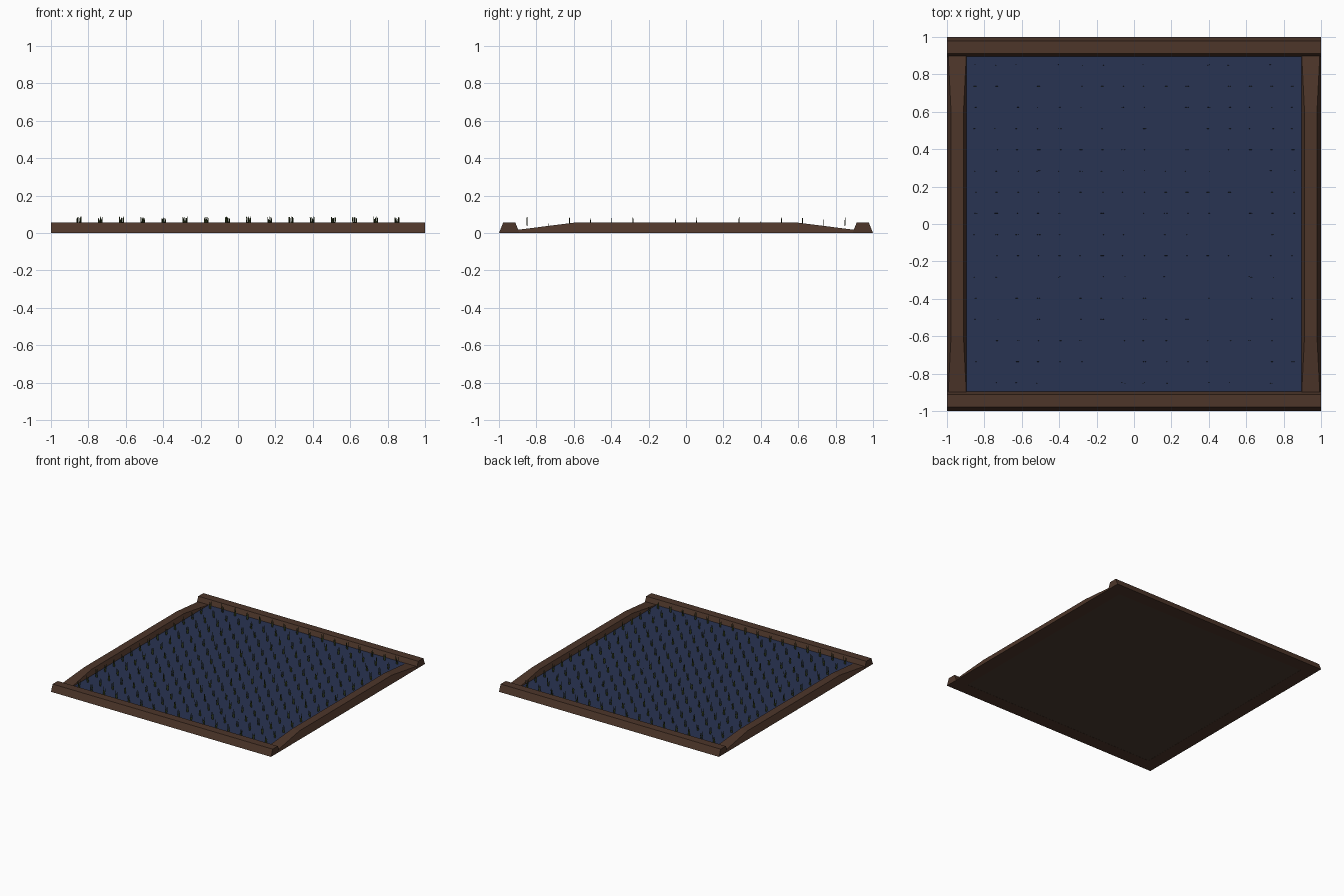
import bpy, random

if "Cube" in bpy.data.objects:
    bpy.data.objects.remove(bpy.data.objects["Cube"])

random.seed(4)


def material(name, rgb):
    m = bpy.data.materials.new(name)
    m.diffuse_color = (*rgb, 1)
    m.use_nodes = True
    m.node_tree.nodes["Principled BSDF"].inputs["Base Color"].default_value = m.diffuse_color
    return m


EARTH = material("earth", (0.075, 0.037, 0.023))
MUD = material("mud", (0.07, 0.045, 0.03))
WATER = material("water", (0.022, 0.033, 0.085))
GREEN = material("green", (0.03, 0.045, 0.012))


def mesh_object(name, verts, faces, mat):
    me = bpy.data.meshes.new(name)
    me.from_pydata(verts, [], faces)
    me.materials.append(mat)
    ob = bpy.data.objects.new(name, me)
    bpy.context.collection.objects.link(ob)
    return ob


def section(h):
    """Trapezoid bank section (across, z) cut off at height h."""
    t = h / 0.055
    return [(1.0, 0), (1.0 - 0.022 * t, h), (0.89 + 0.022 * t, h), (0.89, 0)]


def bank(name, stations, place):
    """Loft bank sections along (position, height) stations."""
    verts, faces = [], []
    for s, h in stations:
        verts += [place(a, s, z) for a, z in section(h)]
    for i in range(len(stations) - 1):
        for k in range(4):
            n = (k + 1) % 4
            faces.append((4 * i + k, 4 * i + n, 4 * i + 4 + n, 4 * i + 4 + k))
    e = len(verts) - 4
    faces += [(3, 2, 1, 0), (e, e + 1, e + 2, e + 3)]
    ob = mesh_object(name, verts, faces, EARTH)
    import bmesh
    bm = bmesh.new()
    bm.from_mesh(ob.data)
    bmesh.ops.recalc_face_normals(bm, faces=bm.faces)
    bm.to_mesh(ob.data)
    bm.free()


# Full-length banks at front and back, side banks dipping at their ends
full = [(-1, 0.055), (1, 0.055)]
dipped = [(-0.9, 0.017), (-0.6, 0.055), (0.6, 0.055), (0.9, 0.017)]
for sign, long_name, side_name in ((-1, "front_bank", "left_bank"),
                                   (1, "back_bank", "right_bank")):
    bank(long_name, full, lambda a, s, z: (s, sign * a, z))
    bank(side_name, dipped, lambda a, s, z: (sign * a, s, z))


# Mud floor and water surface
def sheet(name, r, z, mat, flip=False):
    quad = (3, 2, 1, 0) if flip else (0, 1, 2, 3)
    mesh_object(name, [(-r, -r, z), (r, -r, z), (r, r, z), (-r, r, z)],
                [quad], mat)


sheet("mud_floor", 0.89, 0.001, MUD, True)
sheet("water", 0.897, 0.016, WATER)

# Seedlings: 16 x 16 clumps of thin flat blades facing the front
verts, faces = [], []
for i in range(16):
    for j in range(16):
        x = -0.85 + i * 1.7 / 15
        y = -0.85 + j * 1.7 / 15
        for lean in (-0.008, 0.0, 0.008):
            b = x + lean * 0.5
            tip = random.uniform(0.07, 0.09)
            lean += random.uniform(-0.003, 0.003)
            n = len(verts)
            dy = random.uniform(-0.002, 0.002)
            verts += [(b - 0.003, y, 0.014), (b + 0.003, y, 0.014),
                      (b + lean * 0.5 + 0.003, y + dy, 0.05),
                      (x + lean * 1.2, y + dy, tip),
                      (b + lean * 0.5 - 0.003, y + dy, 0.05)]
            faces.append((n, n + 1, n + 2, n + 3, n + 4))
mesh_object("seedlings", verts, faces, GREEN)
